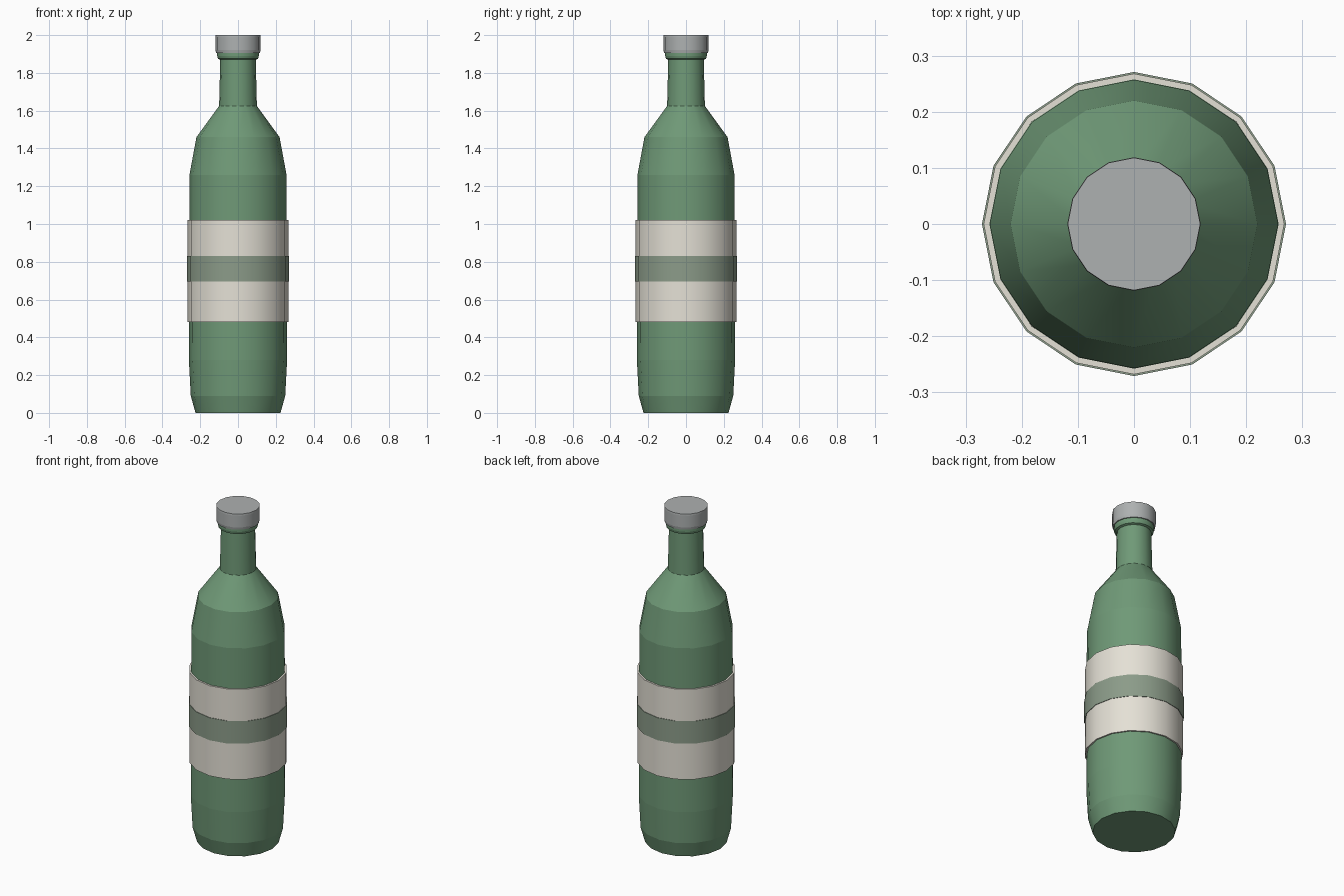
import bpy, bmesh, math

if "Cube" in bpy.data.objects:
    bpy.data.objects.remove(bpy.data.objects["Cube"])

SIDES = 16


def material(name, rgb):
    m = bpy.data.materials.new(name)
    m.diffuse_color = (*rgb, 1)
    m.use_nodes = True
    m.node_tree.nodes["Principled BSDF"].inputs["Base Color"].default_value = m.diffuse_color
    return m


def lathe(name, profile, mat, closed=False):
    """Revolve (radius, z) points listed bottom to top; cap the ends or close the loop."""
    bm = bmesh.new()
    rings = []
    for r, z in profile:
        rings.append([bm.verts.new((r * math.cos(2 * math.pi * i / SIDES),
                                    r * math.sin(2 * math.pi * i / SIDES), z))
                      for i in range(SIDES)])
    pairs = list(zip(rings, rings[1:]))
    if closed:
        pairs.append((rings[-1], rings[0]))
    else:
        bm.faces.new(rings[0][::-1])
        bm.faces.new(rings[-1])
    for a, b in pairs:
        for i in range(SIDES):
            j = (i + 1) % SIDES
            bm.faces.new((a[i], a[j], b[j], b[i]))
    # smooth around the bottle, crisp creases between the bands
    for f in bm.faces:
        f.smooth = True
    for e in bm.edges:
        if abs(e.verts[0].co.z - e.verts[1].co.z) < 1e-6:
            e.smooth = False
    bmesh.ops.recalc_face_normals(bm, faces=bm.faces)
    mesh = bpy.data.meshes.new(name)
    bm.to_mesh(mesh)
    bm.free()
    mesh.materials.append(mat)
    ob = bpy.data.objects.new(name, mesh)
    bpy.context.collection.objects.link(ob)
    return ob


def band(name, r_in, r_out, z0, z1, mat):
    return lathe(name, [(r_in, z0), (r_out, z0), (r_out, z1), (r_in, z1)], mat, True)


green = material("green_glass", (0.16, 0.32, 0.185))
cream = material("label_paper", (0.78, 0.75, 0.67))
sage = material("label_stripe", (0.26, 0.33, 0.25))
grey = material("cap_metal", (0.42, 0.44, 0.44))

# Glass body, shoulder, neck and lip
lathe("bottle_body", [
    (0.225, 0.0), (0.25, 0.09), (0.26, 0.28), (0.257, 1.26),
    (0.22, 1.46), (0.10, 1.625), (0.094, 1.87),
    (0.106, 1.875), (0.11, 1.89), (0.11, 1.91)], green)

# Wrapped label with a stripe around its middle
band("label", 0.25, 0.268, 0.48, 1.02, cream)
band("label_stripe", 0.255, 0.271, 0.695, 0.83, sage)

# Cap
lathe("cap", [(0.116, 1.905), (0.119, 1.92), (0.119, 1.99), (0.118, 2.0)], grey)
